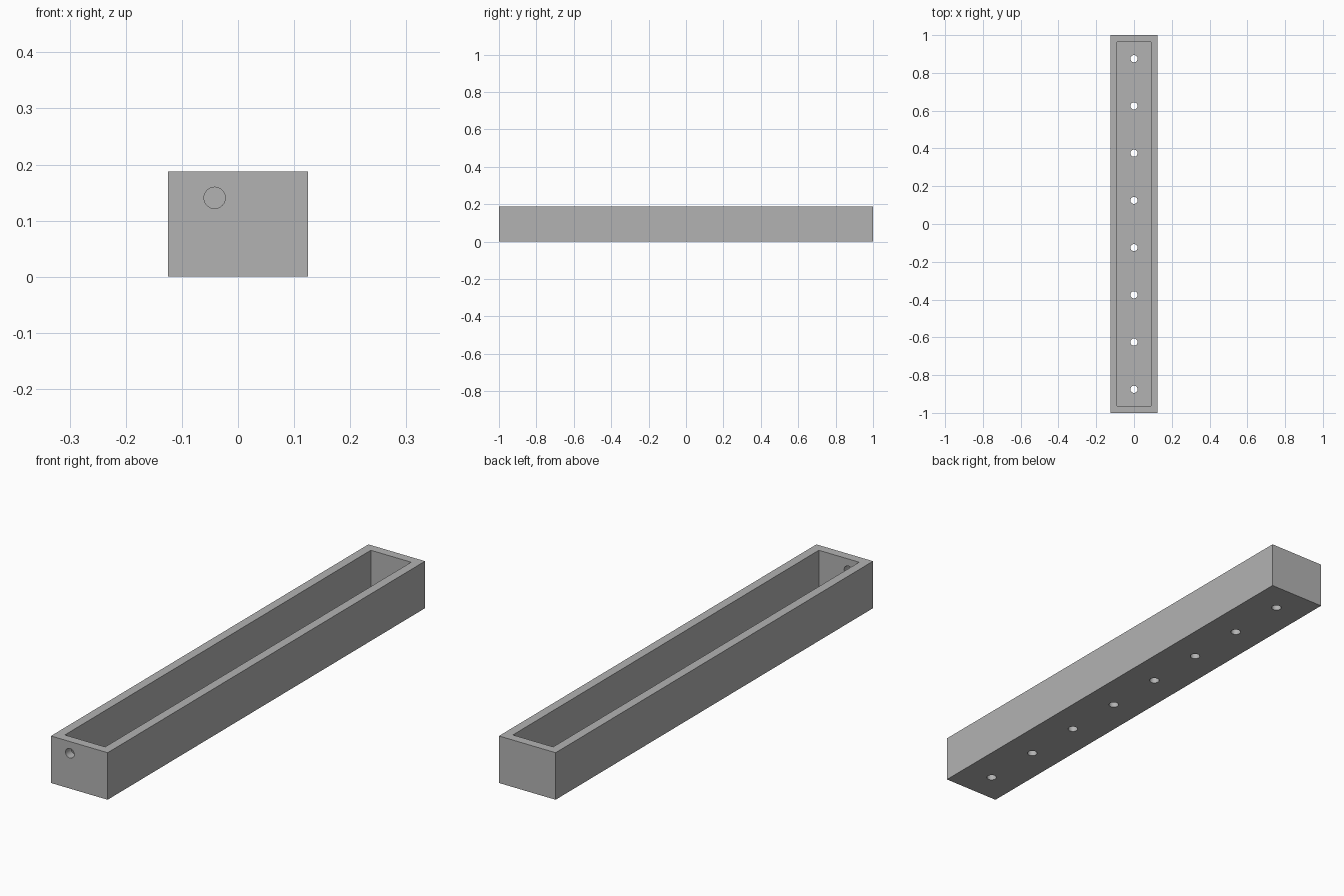
import bpy
from math import pi

WIDTH, LENGTH, HEIGHT, WALL = 0.25, 2.0, 0.1875, 0.036
HOLE_RADIUS = 0.019

default = bpy.data.objects.get("Cube")
if default:
    bpy.data.objects.remove(default, do_unlink=True)

grey = bpy.data.materials.new("plain grey")
grey.use_nodes = True
colour = (0.45, 0.45, 0.45, 1)
grey.diffuse_color = colour
grey.node_tree.nodes["Principled BSDF"].inputs["Base Color"].default_value = colour


def box(name, size, z_low):
    bpy.ops.mesh.primitive_cube_add(size=1, location=(0, 0, z_low + size[2] / 2))
    ob = bpy.context.object
    ob.name = name
    ob.scale = size
    bpy.ops.object.transform_apply(location=True, rotation=True, scale=True)
    ob.data.materials.append(grey)
    return ob


def drill(name, location, rotation=(0, 0, 0)):
    bpy.ops.mesh.primitive_cylinder_add(vertices=32, radius=HOLE_RADIUS, depth=WALL * 3,
                                        location=location, rotation=rotation)
    ob = bpy.context.object
    ob.name = name
    ob.data.materials.append(grey)
    return ob


def cut(target, cutter):
    mod = target.modifiers.new(cutter.name, 'BOOLEAN')
    mod.operation = 'DIFFERENCE'
    mod.solver = 'EXACT'
    mod.object = cutter
    bpy.context.view_layer.objects.active = target
    bpy.ops.object.modifier_apply(modifier=mod.name)
    bpy.data.objects.remove(cutter, do_unlink=True)


# Open trough with even walls and floor
trough = box("planter_trough", (WIDTH, LENGTH, HEIGHT), 0)
cut(trough, box("cavity_cutter", (WIDTH - 2 * WALL, LENGTH - 2 * WALL, HEIGHT), WALL))

# Row of drain holes along the floor
for i in range(8):
    cut(trough, drill("drain_cutter", (0, (i - 3.5) / 4, 0)))

# Single hole through the front end wall
cut(trough, drill("end_hole_cutter", (-WIDTH / 6, -LENGTH / 2, HEIGHT * 0.75), (pi / 2, 0, 0)))

# Round hole walls, flat box faces
bpy.ops.object.select_all(action='DESELECT')
trough.select_set(True)
bpy.context.view_layer.objects.active = trough
bpy.ops.object.shade_smooth_by_angle(angle=pi / 6)
